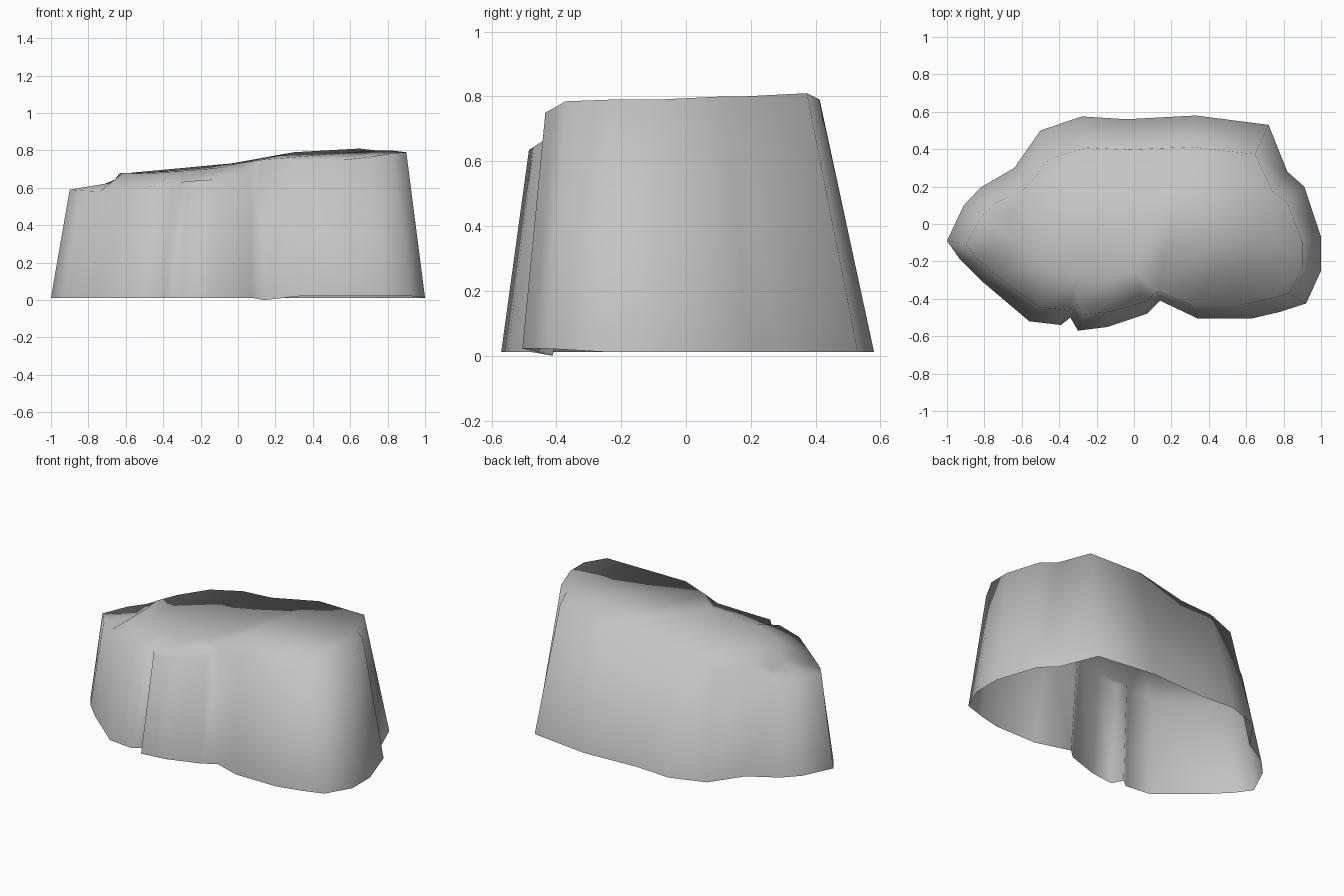
import bpy, bmesh
from mathutils import Vector
from mathutils.geometry import delaunay_2d_cdt

if "Cube" in bpy.data.objects:
    bpy.data.objects.remove(bpy.data.objects["Cube"])

# footprint outline: x, y and the height of the rim above it
OUTLINE = [
    (-1, -.09, .59), (-.93, -.19, .585), (-.82, -.30, .58), (-.56, -.52, .60),
    (-.39, -.54, .63), (-.34, -.50, .63), (-.30, -.57, .635), (-.14, -.55, .645),
    (.07, -.48, .68), (.14, -.41, .75), (.34, -.505, .75), (.63, -.505, .75),
    (.78, -.47, .765), (.92, -.425, .785), (1, -.25, .79), (1, -.07, .79),
    (.91, .20, .80), (.82, .28, .80), (.72, .53, .81), (.33, .58, .79),
    (-.04, .56, .73), (-.28, .575, .71), (-.5, .5, .69), (-.64, .30, .68),
    (-.82, .195, .61), (-.91, .10, .60)]
# step between the low left ledge and the plateau
STEP = [(-.67, .07, .63), (-.66, -.07, .63), (-.63, .06, .68), (-.62, -.08, .675),
        (-.5, -.22, .675), (-.3, -.29, .69), (-.12, -.29, .705), (0, -.25, .73)]


def foot_height(x, y):
    if y < -.4 and x > .1:
        return 0 if x < .2 else .022
    return .012


bm = bmesh.new()
# tapered walls, open at the bottom
foot = [bm.verts.new((x, y, foot_height(x, y))) for x, y, z in OUTLINE]
rim = [bm.verts.new((.9 * x, .78 * y - .04, z)) for x, y, z in OUTLINE]
n = len(OUTLINE)
for i in range(n):
    j = (i + 1) % n
    bm.faces.new((foot[i], foot[j], rim[j], rim[i]))

# top surface triangulated across the rim and the step
top = rim + [bm.verts.new(p) for p in STEP]
flat = [Vector((v.co.x, v.co.y)) for v in top]
edges = [(i, (i + 1) % n) for i in range(n)]
edges += [(n, n + 1), (23, n + 2)] + [(i, i + 1) for i in range(n + 2, n + 7)] + [(n + 7, 9)]
tris = delaunay_2d_cdt(flat, edges, [], 1, 1e-5)
for tri in tris[2]:
    bm.faces.new([top[tris[3][k][0]] for k in tri])
bmesh.ops.recalc_face_normals(bm, faces=bm.faces)

mesh = bpy.data.meshes.new("rock")
bm.to_mesh(mesh)
bm.free()
mesh.shade_smooth()
stone = bpy.data.materials.new("grey stone")
stone.diffuse_color = (.55, .55, .55, 1)
stone.use_nodes = True
stone.node_tree.nodes["Principled BSDF"].inputs["Base Color"].default_value = stone.diffuse_color
mesh.materials.append(stone)
bpy.context.collection.objects.link(bpy.data.objects.new("rock", mesh))
